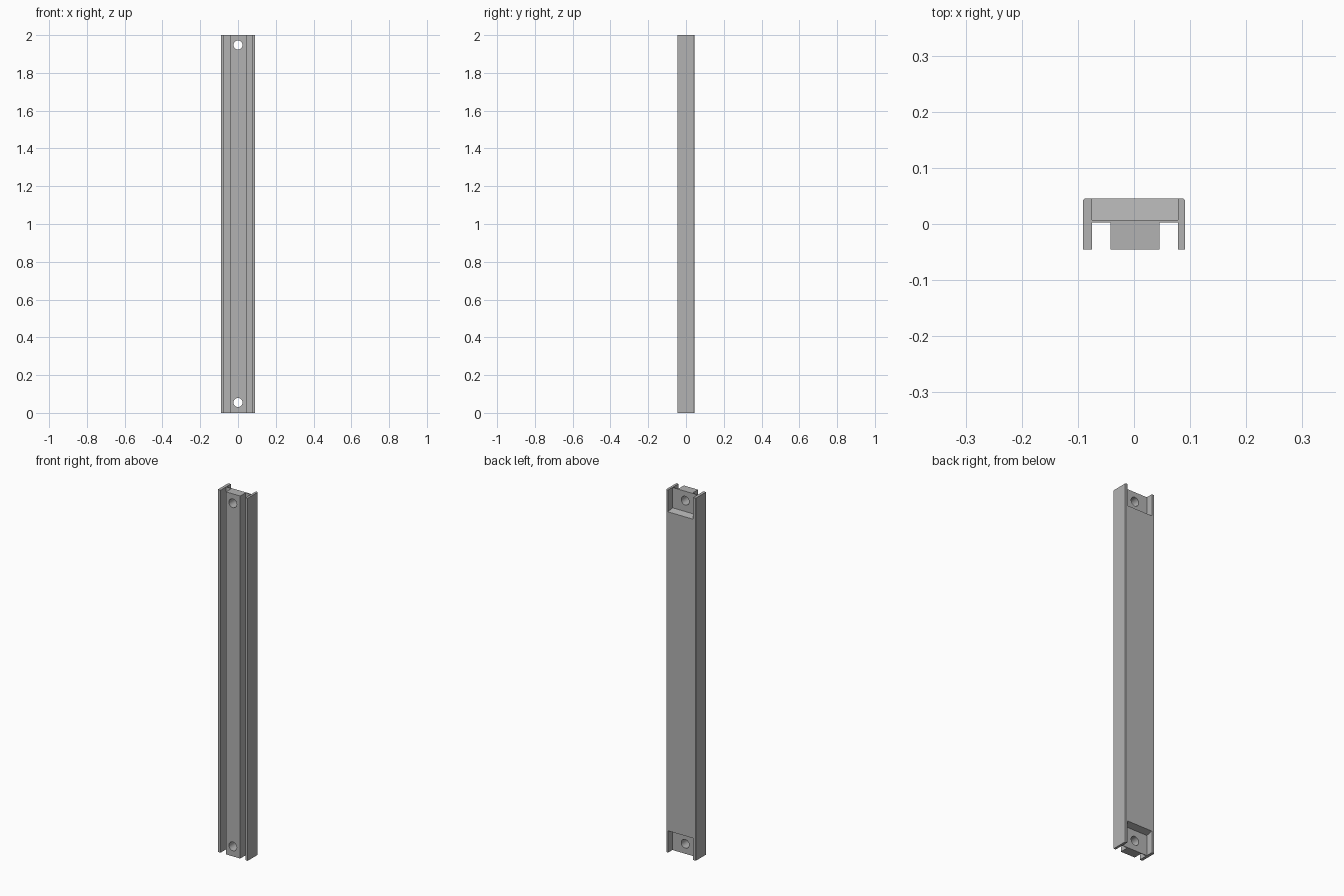
import bpy
import bmesh
from mathutils import Vector

default = bpy.data.objects.get("Cube")
if default:
    bpy.data.objects.remove(default, do_unlink=True)

LENGTH = 2.0
BACK, FRONT = 0.045, -0.045      # y limits
HALF_W = 0.091                   # outer half width
INNER_R, INNER_L = -0.075, 0.078 # inner faces of the side flanges
WEB_FRONT, WEB_BACK = 0.003, 0.007
CHAMFER = 0.003

grey = bpy.data.materials.new("plain grey")
grey.use_nodes = True
colour = (0.45, 0.45, 0.45, 1)
grey.diffuse_color = colour
grey.node_tree.nodes["Principled BSDF"].inputs["Base Color"].default_value = colour


def extrude_profile(name, points, direction):
    """Extrude a closed 3D outline into a solid."""
    bm = bmesh.new()
    face = bm.faces.new([bm.verts.new(p) for p in points])
    result = bmesh.ops.extrude_face_region(bm, geom=[face])
    moved = [v for v in result["geom"] if isinstance(v, bmesh.types.BMVert)]
    bmesh.ops.translate(bm, verts=moved, vec=Vector(direction))
    bmesh.ops.recalc_face_normals(bm, faces=bm.faces)
    mesh = bpy.data.meshes.new(name)
    bm.to_mesh(mesh)
    bm.free()
    obj = bpy.data.objects.new(name, mesh)
    bpy.context.collection.objects.link(obj)
    mesh.materials.append(grey)
    return obj


# Rail: two side flanges, a thin web and a solid front ridge
outline = [
    (-HALF_W, FRONT), (INNER_R, FRONT), (INNER_R, WEB_FRONT),
    (-0.042, WEB_FRONT), (-0.042, FRONT), (0.045, FRONT),
    (0.045, WEB_FRONT), (INNER_L, WEB_FRONT), (INNER_L, FRONT),
    (HALF_W, FRONT), (HALF_W, BACK - CHAMFER), (HALF_W - CHAMFER, BACK),
    (INNER_L, BACK), (INNER_L, WEB_BACK), (INNER_R, WEB_BACK),
    (INNER_R, BACK), (CHAMFER - HALF_W, BACK), (-HALF_W, BACK - CHAMFER),
]
rail = extrude_profile("rail", [(x, y, 0) for x, y in outline], (0, 0, LENGTH))

# Screw holes near both ends
for label, z in (("lower", 0.055), ("upper", LENGTH - 0.052)):
    bpy.ops.mesh.primitive_cylinder_add(
        vertices=32, radius=0.024, depth=0.3,
        location=(0, 0, z), rotation=(1.570796, 0, 0))
    cutter = bpy.context.object
    cutter.name = label + "_hole_cutter"
    cutter.hide_render = True
    cut = rail.modifiers.new(label + "_hole", "BOOLEAN")
    cut.operation = "DIFFERENCE"
    cut.solver = "EXACT"
    cut.object = cutter
    bpy.context.view_layer.objects.active = rail
    bpy.ops.object.modifier_apply(modifier=cut.name)
    bpy.data.objects.remove(cutter, do_unlink=True)

# Back filler between the flanges, with slightly sloped ends
base, lip = 0.112, 0.12
side = [(WEB_BACK, base), (BACK, lip), (BACK, LENGTH - lip), (WEB_BACK, LENGTH - base)]
extrude_profile("back_filler", [(INNER_R, y, z) for y, z in side],
                (INNER_L - INNER_R, 0, 0))

# Smooth hole walls, keep the flat edges crisp
bpy.ops.object.select_all(action="DESELECT")
rail.select_set(True)
bpy.context.view_layer.objects.active = rail
bpy.ops.object.shade_smooth_by_angle()
